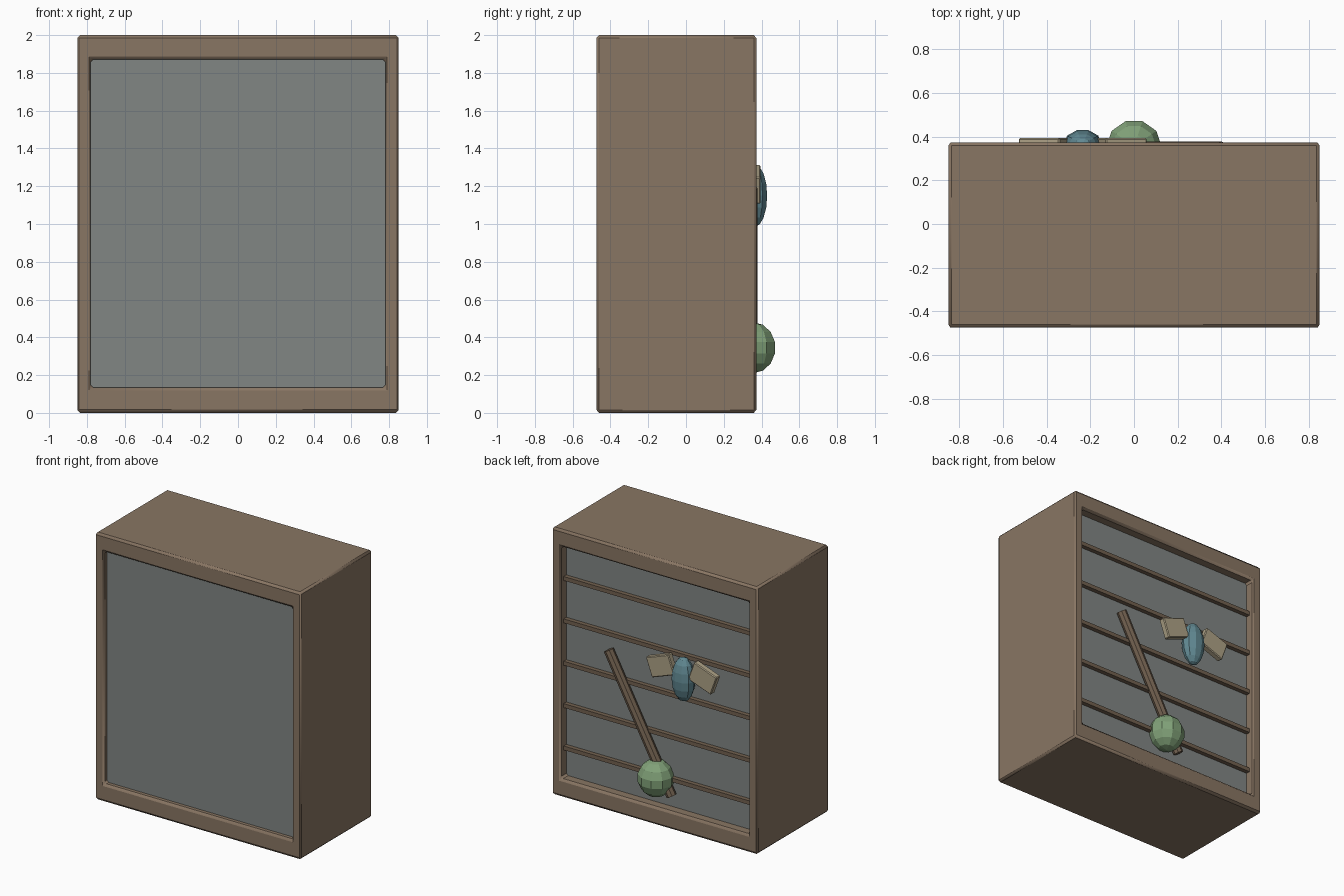
import bpy, bmesh, math
from mathutils import Vector

if "Cube" in bpy.data.objects:
    bpy.data.objects.remove(bpy.data.objects["Cube"])


def material(name, rgb):
    m = bpy.data.materials.new(name)
    m.diffuse_color = (*rgb, 1)
    m.use_nodes = True
    m.node_tree.nodes["Principled BSDF"].inputs["Base Color"].default_value = m.diffuse_color
    return m


WOOD = material("wood", (0.25, 0.18, 0.125))
DARK = material("dark_wood", (0.17, 0.12, 0.08))
PANE = material("pane", (0.22, 0.24, 0.23))
LEAF = material("leaf_green", (0.22, 0.36, 0.19))
TEAL = material("teal", (0.12, 0.25, 0.29))
CREAM = material("cream", (0.42, 0.36, 0.24))


def bevel(ob, width):
    b = ob.modifiers.new("bevel", 'BEVEL')
    b.width = width
    b.segments = 1


def box(name, centre, size, mat, rot_y=0, width=0):
    bpy.ops.mesh.primitive_cube_add(size=1, location=centre, rotation=(0, rot_y, 0))
    ob = bpy.context.object
    ob.name = name
    ob.scale = size
    bpy.ops.object.transform_apply(location=False, rotation=False, scale=True)
    ob.data.materials.append(mat)
    if width:
        bevel(ob, width)
    return ob


def ball(name, centre, radii, mat, segments, rings):
    bpy.ops.mesh.primitive_uv_sphere_add(segments=segments, ring_count=rings, radius=1,
                                         location=centre, rotation=(0, 0, math.pi / 2))
    ob = bpy.context.object
    ob.name = name
    ob.scale = (radii[1], radii[0], radii[2])
    ob.data.materials.append(mat)
    return ob


# Deep rectangular frame, open at front and back
FRONT, BACK = -0.475, 0.373
bm = bmesh.new()


def ring(x, z0, z1, y):
    return [bm.verts.new(p) for p in ((-x, y, z0), (x, y, z0), (x, y, z1), (-x, y, z1))]


loops = [ring(0.85, 0, 2, FRONT), ring(0.85, 0, 2, BACK),
         ring(0.78, 0.135, 1.87, BACK), ring(0.78, 0.135, 1.87, FRONT)]
for k in range(4):
    a, b = loops[k], loops[(k + 1) % 4]
    for i in range(4):
        j = (i + 1) % 4
        bm.faces.new((a[i], a[j], b[j], b[i]))
bmesh.ops.recalc_face_normals(bm, faces=bm.faces)
mesh = bpy.data.meshes.new("frame")
bm.to_mesh(mesh)
bm.free()
frame = bpy.data.objects.new("frame", mesh)
bpy.context.collection.objects.link(frame)
mesh.materials.append(WOOD)
bevel(frame, 0.014)
bpy.ops.object.select_all(action='DESELECT')
frame.select_set(True)
bpy.context.view_layer.objects.active = frame
bpy.ops.object.shade_smooth_by_angle(angle=math.radians(50))

# Front and back panes
box("front_pane", (0, -0.42, 1.0), (1.57, 0.03, 1.75), PANE)
box("back_pane", (0, 0.285, 1.0), (1.57, 0.03, 1.75), PANE)

# Horizontal slats across the back
for i in range(5):
    box(f"back_slat_{i + 1}", (0, 0.315, 0.35 + i * 0.317), (1.57, 0.035, 0.03), DARK)

# Slanted branch
top, bottom = Vector((0.40, 0.342, 1.19)), Vector((-0.12, 0.342, 0.235))
bpy.ops.mesh.primitive_cylinder_add(vertices=8, radius=0.036, depth=(top - bottom).length,
                                    location=(top + bottom) / 2)
branch = bpy.context.object
branch.name = "branch"
branch.rotation_euler = (top - bottom).to_track_quat('Z', 'Y').to_euler()
branch.data.materials.append(DARK)

# Round foliage clump
ball("foliage", (0, 0.355, 0.345), (0.13, 0.125, 0.135), LEAF, 10, 7)

# Winged body: oval torso with a tilted plate on each side
ball("body", (-0.235, 0.365, 1.15), (0.088, 0.068, 0.165), TEAL, 10, 8)
for side, label in ((1, "left"), (-1, "right")):
    box(f"{label}_wing", (-0.235 + side * 0.175, 0.37, 1.21), (0.2, 0.048, 0.15), CREAM,
        rot_y=side * math.radians(20), width=0.006)
